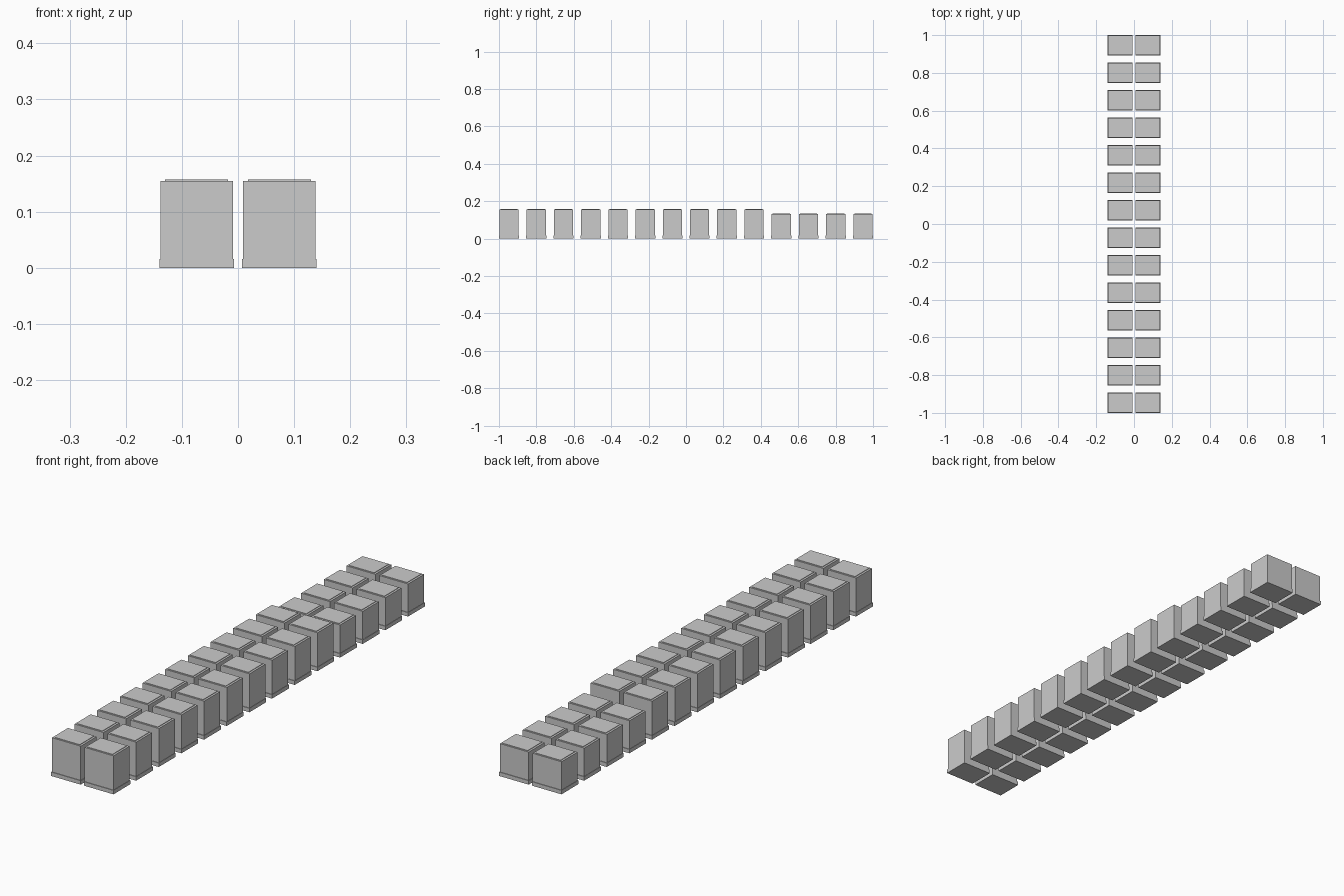
import bpy, bmesh

if "Cube" in bpy.data.objects:
    bpy.data.objects.remove(bpy.data.objects["Cube"])

grey = bpy.data.materials.new("plain grey")
grey.diffuse_color = (0.6, 0.6, 0.6, 1)
grey.use_nodes = True
grey.node_tree.nodes["Principled BSDF"].inputs["Base Color"].default_value = grey.diffuse_color

ROWS = 14
SHORT_ROWS = 4          # lower crates at the back
W, D = 0.1325, 0.108    # pallet footprint
PITCH = (2 - D) / (ROWS - 1)
PALLET_H = 0.016


def frustum(name, x, y, z0, z1, bottom, top):
    """Box whose top rectangle may be smaller than its bottom one."""
    bm = bmesh.new()
    bmesh.ops.create_cube(bm, size=1)
    for v in bm.verts:
        w, d = top if v.co.z > 0 else bottom
        v.co = (x + v.co.x * w, y + v.co.y * d, z1 if v.co.z > 0 else z0)
    mesh = bpy.data.meshes.new(name)
    bm.to_mesh(mesh)
    bm.free()
    mesh.materials.append(grey)
    bpy.context.collection.objects.link(bpy.data.objects.new(name, mesh))


for row in range(ROWS):
    y = -1 + D / 2 + row * PITCH
    short = row >= ROWS - SHORT_ROWS
    height = 0.131 if short else 0.155
    for side in (-1, 1):
        x = side * (0.0075 + W / 2)
        body = (W - 0.003, D - 0.005)
        # pallet under the crate
        frustum("pallet", x, y, 0, PALLET_H, (W, D), (W, D))
        # crate body
        frustum("crate", x, y, PALLET_H, height, body, body)
        # thin raised lid
        lid = (W - 0.02, D - 0.016)
        frustum("lid", x, y, height, height + 0.002, lid, lid)
